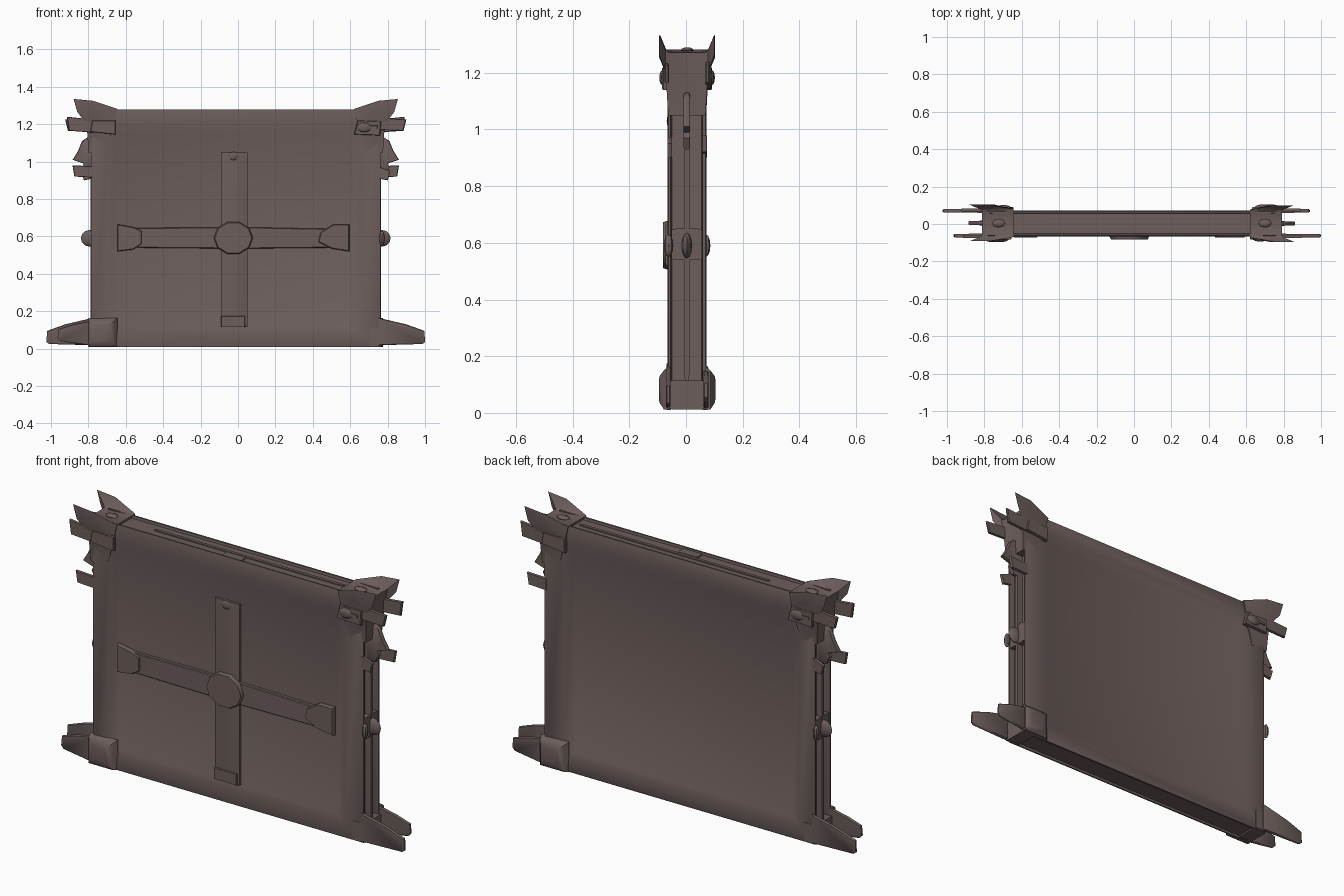
import bpy, bmesh, math
from mathutils import Matrix, Vector

mat = bpy.data.materials.new("weathered dark brown")
mat.diffuse_color = (0.150, 0.112, 0.106, 1)
CX = -0.012  # axis of the half-turn symmetry


def finish(name, bm):
    bmesh.ops.recalc_face_normals(bm, faces=bm.faces)
    me = bpy.data.meshes.new(name)
    bm.to_mesh(me)
    bm.free()
    ob = bpy.data.objects.new(name, me)
    bpy.context.collection.objects.link(ob)
    me.materials.append(mat)
    return ob


def loft(name, loops):
    """Solid through a series of equal-length point loops."""
    bm = bmesh.new()
    rows = [[bm.verts.new(p) for p in loop] for loop in loops]
    n = len(rows[0])
    for a, b in zip(rows, rows[1:]):
        for i in range(n):
            j = (i + 1) % n
            bm.faces.new((a[i], a[j], b[j], b[i]))
    bm.faces.new(rows[0])
    bm.faces.new(rows[-1][::-1])
    return finish(name, bm)


def plate(name, pts, y0, y1, rim=0.004):
    """Outline in x and z, thickened along y, with a small chamfer."""
    c = sum((Vector(p) for p in pts), Vector((0, 0))) / len(pts)

    def at(y, k):
        return [(c.x + (p[0] - c.x) * k, y, c.y + (p[1] - c.y) * k) for p in pts]
    return loft(name, [at(y0, 0.94), at(y0 + rim, 1), at(y1 - rim, 1), at(y1, 0.94)])


def box(name, x0, x1, y0, y1, z0, z1):
    return plate(name, [(x0, z0), (x1, z0), (x1, z1), (x0, z1)], y0, y1, (y1 - y0) * 0.15)


def knob(name, pos, size, seg=8):
    bm = bmesh.new()
    bmesh.ops.create_uvsphere(bm, u_segments=seg, v_segments=6, radius=1)
    m = Matrix.Translation(pos) @ Matrix.Diagonal((*size, 1))
    bmesh.ops.transform(bm, matrix=m, verts=bm.verts)
    return finish(name, bm)


def turned(ob):
    """Copy of a part after a half turn about the upright axis."""
    me = ob.data.copy()
    me.transform(Matrix.Translation((2 * CX, 0.008, 0)) @ Matrix.Rotation(math.pi, 4, 'Z'))
    cp = bpy.data.objects.new(ob.name + "_turned", me)
    bpy.context.collection.objects.link(cp)
    return cp


# Panel and frame in one solid: shallow recess on both faces, groove round the edge
def rect(y, x0, x1, z0, z1):
    return [(x0, y, z0), (x1, y, z0), (x1, y, z1), (x0, y, z1)]


inner = (-0.65, 0.60, 0.11, 1.15)
rim = (-0.69, 0.65, 0.085, 1.20)
edge = (-0.775, 0.752, 0.018, 1.27)
outer = (-0.785, 0.762, 0.01, 1.28)
groove = (-0.755, 0.732, 0.02, 1.268)
loft("framed_panel", [rect(-0.046, *inner), rect(-0.062, *rim), rect(-0.066, *edge),
                      rect(-0.062, *outer), rect(-0.054, *outer), rect(-0.050, *groove),
                      rect(0.055, *groove), rect(0.059, *outer), rect(0.068, *outer),
                      rect(0.073, *edge), rect(0.069, *rim), rect(0.052, *inner)])

# Crossed straps on the front
box("upright_strap", -0.09, 0.05, -0.062, -0.044, 0.115, 1.05)
box("upright_strap_clasp", -0.092, 0.04, -0.069, -0.044, 0.115, 0.175)
knob("upright_strap_rivet", (-0.025, -0.062, 1.03), (0.025, 0.006, 0.022))
plate("cross_strap", [(-0.56, 0.54), (0, 0.535), (0.52, 0.54), (0.52, 0.64),
                      (0, 0.65), (-0.56, 0.645)], -0.066, -0.044)
plate("left_strap_end", [(-0.645, 0.52), (-0.56, 0.53), (-0.515, 0.56), (-0.515, 0.63),
                         (-0.56, 0.65), (-0.645, 0.665)], -0.073, -0.044, 0.008)
plate("right_strap_end", [(0.595, 0.52), (0.50, 0.535), (0.43, 0.57), (0.44, 0.62),
                          (0.51, 0.665), (0.595, 0.665)], -0.073, -0.044, 0.008)
plate("strap_hub", [(-0.025 + 0.105 * math.cos(a * math.pi / 5),
                     0.592 + 0.09 * math.sin(a * math.pi / 5)) for a in range(10)],
      -0.082, -0.044, 0.014)


# Horned caps on the top corners, lofted from front to back
def cap(y, pts):
    return [(x, y, z) for x, z in pts]


horn = [(0.75, 1.325), (0.855, 1.335), (0.835, 1.265), (0.72, 1.255)]
cheek = [(0.62, 1.282), (0.80, 1.28), (0.785, 1.20), (0.64, 1.20)]
core = [(0.62, 1.282), (0.79, 1.272), (0.775, 1.05), (0.68, 1.05)]
turned(loft("horned_cap", [cap(-0.095, horn), cap(-0.072, cheek), cap(-0.063, core),
                           cap(0.069, core), cap(0.078, cheek), cap(0.10, horn)]))
turned(knob("cap_rivet", (0.70, 0.004, 1.28), (0.035, 0.022, 0.01)))

# Boards nailed over the upper corners
turned(plate("pinned_board", [(0.62, 1.145), (0.76, 1.14), (0.765, 1.215), (0.64, 1.22)],
             -0.084, -0.06))
turned(plate("pinned_board_tip", [(0.75, 1.17), (0.885, 1.165), (0.90, 1.225), (0.75, 1.235)],
             -0.076, -0.060))
turned(knob("board_pin", (0.675, -0.084, 1.183), (0.038, 0.010, 0.026)))
turned(box("board_pin_tail", 0.70, 0.745, -0.089, -0.08, 1.178, 1.192))
turned(plate("plain_board", [(-0.655, 1.145), (-0.655, 1.22), (-0.78, 1.22), (-0.79, 1.16)],
             -0.082, -0.06))
turned(plate("plain_board_tip", [(-0.77, 1.155), (-0.77, 1.225), (-0.915, 1.24), (-0.905, 1.165)],
             -0.076, -0.060))
turned(plate("short_board", [(-0.77, 0.915), (-0.77, 0.975), (-0.885, 0.98), (-0.875, 0.92)],
             -0.066, -0.050))
turned(plate("broken_board", [(0.75, 0.91), (0.80, 0.90), (0.815, 0.95), (0.75, 0.975)],
             -0.066, -0.050))

# Fittings in the side grooves
turned(box("side_spine", 0.725, 0.765, -0.006, 0.012, 0.11, 1.10))
turned(plate("side_fin", [(0.74, 0.93), (0.79, 0.93), (0.81, 0.97), (0.80, 0.99), (0.86, 1.01),
                          (0.83, 1.06), (0.81, 1.11), (0.78, 1.13), (0.74, 1.13)],
             -0.008, 0.014))
turned(box("side_clamp", 0.72, 0.762, -0.052, 0.057, 0.54, 0.65))
turned(knob("side_knob", (0.768, 0.003, 0.59), (0.048, 0.018, 0.045)))
turned(knob("side_front_stud", (0.77, -0.062, 0.59), (0.015, 0.016, 0.04)))

# Lower blocks, rounded boots and pointed feet
turned(box("lower_block", 0.70, 0.775, -0.066, 0.073, 0.012, 0.115))
turned(loft("corner_boot", [
    rect(-0.06, -0.80, -0.645, 0.01, 0.165), rect(-0.078, -0.80, -0.66, 0.012, 0.15),
    rect(-0.093, -0.785, -0.685, 0.035, 0.13), rect(-0.096, -0.77, -0.70, 0.05, 0.115)]))
turned(plate("long_foot", [(0.75, 0.018), (0.985, 0.025), (1.0, 0.035), (0.997, 0.095),
                           (0.90, 0.13), (0.75, 0.165)], -0.071, -0.054))
turned(plate("short_foot", [(-0.76, 0.012), (-0.95, 0.04), (-0.965, 0.055), (-0.96, 0.105),
                            (-0.88, 0.13), (-0.76, 0.155)], -0.071, -0.054))

# Thin splinter lying along the top edge
box("top_splinter", -0.48, 0.60, 0.0, 0.015, 1.262, 1.274)
box("top_notch_block", -0.06, 0.05, -0.05, -0.005, 1.262, 1.274)

# Smooth shading with sharp corners kept
for ob in bpy.data.objects:
    ob.select_set(True)
    bpy.context.view_layer.objects.active = ob
bpy.ops.object.shade_smooth_by_angle(angle=math.radians(40))
